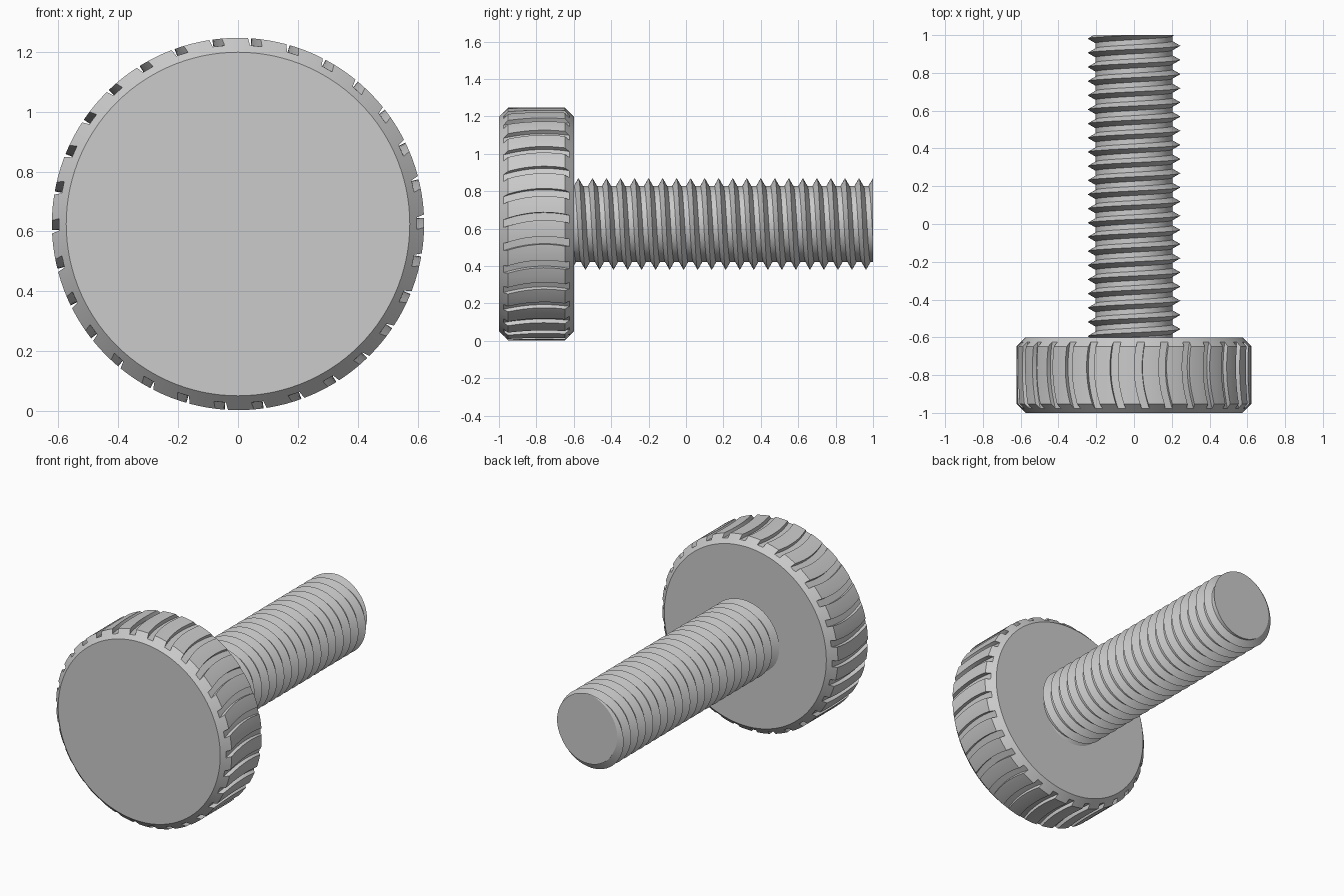
import bpy, bmesh, math
from math import sin, cos, pi

if "Cube" in bpy.data.objects:
    bpy.data.objects.remove(bpy.data.objects["Cube"], do_unlink=True)

AXIS_Z = 0.625

steel = bpy.data.materials.new("plain grey")
steel.use_nodes = True
grey = (0.6, 0.6, 0.6, 1)
steel.diffuse_color = grey
steel.node_tree.nodes["Principled BSDF"].inputs["Base Color"].default_value = grey


def around(r, a, y):
    """Point at radius r and angle a about the screw axis."""
    return (r * cos(a), y, AXIS_Z + r * sin(a))


def finish(name, bm):
    bmesh.ops.recalc_face_normals(bm, faces=bm.faces)
    mesh = bpy.data.meshes.new(name)
    bm.to_mesh(mesh)
    bm.free()
    mesh.materials.append(steel)
    ob = bpy.data.objects.new(name, mesh)
    bpy.context.collection.objects.link(ob)
    return ob


def select_only(ob):
    bpy.ops.object.select_all(action="DESELECT")
    ob.select_set(True)
    bpy.context.view_layer.objects.active = ob


def loft(bm, rings):
    """Skin closed rings of points and cap both ends."""
    rows = [[bm.verts.new(p) for p in ring] for ring in rings]
    n = len(rows[0])
    for a, b in zip(rows, rows[1:]):
        for i in range(n):
            j = (i + 1) % n
            bm.faces.new((a[i], a[j], b[j], b[i]))
    bm.faces.new(rows[0])
    bm.faces.new(rows[-1])


# Head: chamfered disc
RADIUS, CHAMFER, SEG = 0.622, 0.048, 120
bm = bmesh.new()
profile = [(RADIUS - CHAMFER, -1), (RADIUS, -1 + CHAMFER),
           (RADIUS, -0.6 - CHAMFER), (RADIUS - CHAMFER, -0.6)]
loft(bm, [[around(r, 2 * pi * i / SEG, y) for i in range(SEG)] for r, y in profile])
head = finish("head", bm)

# Grip grooves: bowed slots cut around the rim
GROOVES, STEPS, FLOOR, HALF = 30, 12, 0.598, 0.034
bm = bmesh.new()
for g in range(GROOVES):
    rings = []
    for s in range(STEPS + 1):
        t = 2 * s / STEPS - 1
        mid = 2 * pi * g / GROOVES + 0.065 * (1 - t * t) + 0.025 * t
        y = -0.8 + 0.22 * t
        rings.append([around(r, mid + d, y) for r, d in
                      ((FLOOR, -HALF), (FLOOR, HALF), (0.7, HALF), (0.7, -HALF))])
    loft(bm, rings)
cutter = finish("groove_cutter", bm)
cutter.hide_render = True
cut = head.modifiers.new("grooves", "BOOLEAN")
cut.operation, cut.solver, cut.object = "DIFFERENCE", "EXACT", cutter
select_only(head)
bpy.ops.object.modifier_apply(modifier=cut.name)
bpy.data.objects.remove(cutter, do_unlink=True)

# Threaded shaft: right-hand helical ridge, trimmed flat at both ends
PITCH, TURNS, N = 0.075, 25, 64
section = [(0.245, 0), (0.203, 0.32), (0.203, 0.68)]
bm = bmesh.new()
rows = []
for k in range(N * TURNS + 1):
    a = pi / 2 - 2 * pi * k / N
    y = 1 - PITCH * (TURNS - 2) + PITCH * k / N
    rows.append([bm.verts.new(around(r, a, y + f * PITCH)) for r, f in section])
for k in range(N * (TURNS - 1)):
    near = rows[k] + [rows[k + N][0]]
    far = rows[k + 1] + [rows[k + 1 + N][0]]
    for i in range(3):
        bm.faces.new((near[i], far[i], far[i + 1], near[i + 1]))
for y, side in ((-0.62, -1), (1, 1)):
    bmesh.ops.bisect_plane(bm, geom=bm.verts[:] + bm.edges[:] + bm.faces[:], dist=1e-6,
                           plane_co=(0, y, 0), plane_no=(0, side, 0), clear_outer=True)
    loose = [v for v in bm.verts if not v.link_faces]
    bmesh.ops.delete(bm, geom=loose, context="VERTS")
    rim = [e for e in bm.edges if e.is_boundary and all(abs(v.co.y - y) < 1e-4 for v in e.verts)]
    bmesh.ops.holes_fill(bm, edges=rim, sides=0)
shaft = finish("threaded_shaft", bm)

# Smooth round surfaces, sharp edges kept
for ob in (head, shaft):
    select_only(ob)
    bpy.ops.object.shade_smooth_by_angle(angle=math.radians(25))
